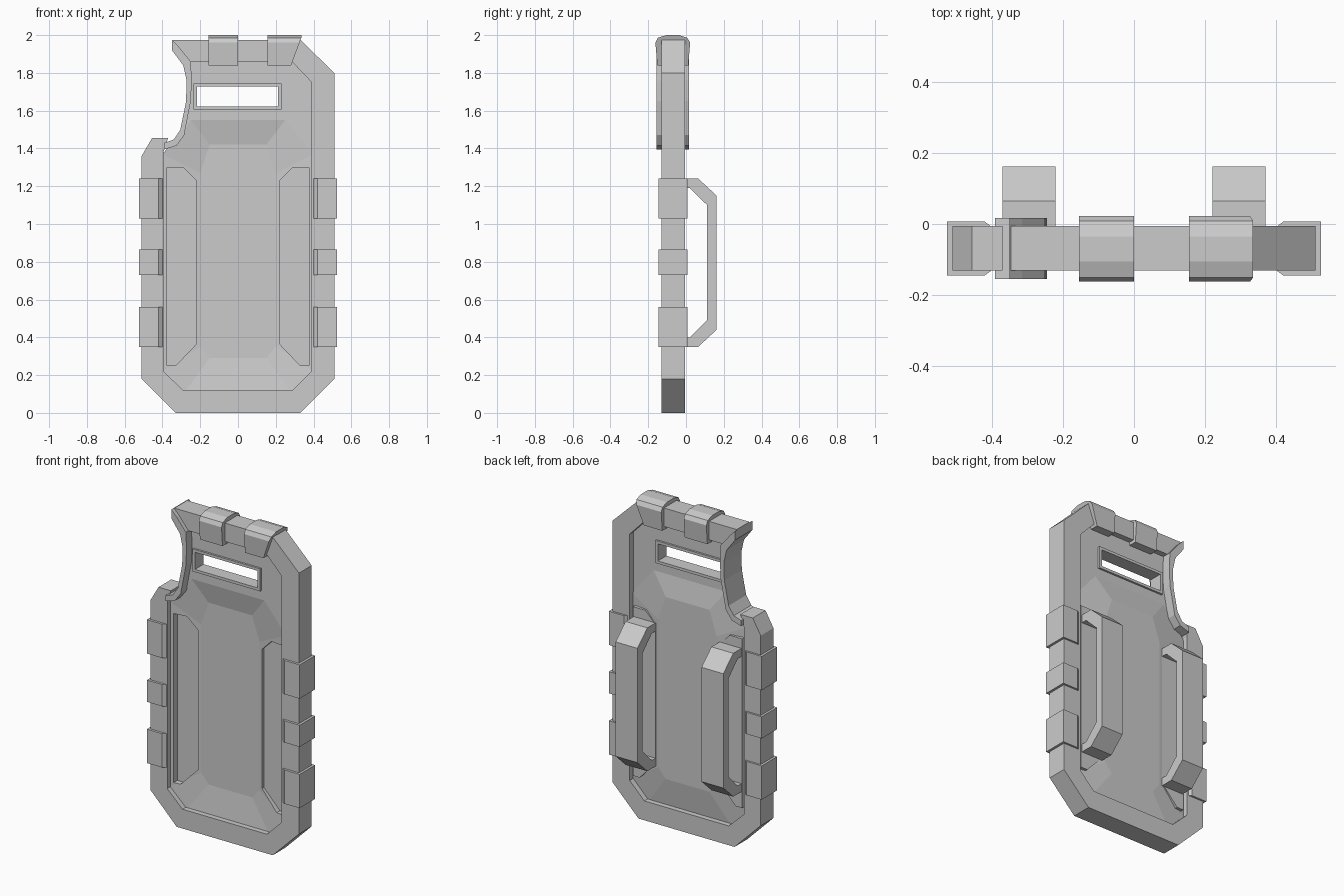
import bpy, bmesh

if "Cube" in bpy.data.objects:
    bpy.data.objects.remove(bpy.data.objects["Cube"])


def finish(name, bm):
    bmesh.ops.recalc_face_normals(bm, faces=bm.faces)
    me = bpy.data.meshes.new(name)
    bm.to_mesh(me)
    bm.free()
    ob = bpy.data.objects.new(name, me)
    bpy.context.collection.objects.link(ob)
    return ob


def prism(name, pts, a, b, axis='Y'):
    """Extrude a 2D profile from a to b; profile is (x,z), (y,z) or (x,y)."""
    def place(p, d):
        return {'Y': (p[0], d, p[1]), 'X': (d, p[0], p[1]), 'Z': (p[0], p[1], d)}[axis]
    bm = bmesh.new()
    lo = [bm.verts.new(place(p, a)) for p in pts]
    hi = [bm.verts.new(place(p, b)) for p in pts]
    bm.faces.new(lo)
    bm.faces.new(hi)
    for i in range(len(pts)):
        j = (i + 1) % len(pts)
        bm.faces.new((lo[i], lo[j], hi[j], hi[i]))
    return finish(name, bm)


def mirror_x(ob):
    ob.modifiers.new("mirror", 'MIRROR')


def cut(ob, cutter):
    m = ob.modifiers.new("cut", 'BOOLEAN')
    m.operation = 'DIFFERENCE'
    m.solver = 'EXACT'
    m.object = cutter
    cutter.hide_render = True
    cutter.hide_set(True)


def rect(x0, x1, z0, z1):
    return [(x0, z0), (x1, z0), (x1, z1), (x0, z1)]


# Heavy outer frame, open at the side notch
outer = [(-.37, 1.455), (-.455, 1.455), (-.51, 1.36), (-.51, .18), (-.33, 0), (.33, 0),
         (.51, .18), (.51, 1.8), (.33, 1.975), (-.345, 1.975), (-.345, 1.92), (-.285, 1.86)]
inner = [(.285, 1.86), (.39, 1.75), (.39, .22), (.29, .12), (-.29, .12), (-.395, .22), (-.395, 1.38)]
prism("frame", outer + inner, -.13, -.005)

# Curved trim lining the notch
notch = [(-.35, 1.975), (-.35, 1.92), (-.29, 1.84), (-.272, 1.76), (-.275, 1.65),
         (-.305, 1.5), (-.34, 1.447), (-.39, 1.43)]
lining = [(-.39, 1.395), (-.325, 1.415), (-.285, 1.47), (-.25, 1.65),
          (-.245, 1.76), (-.25, 1.86), (-.315, 1.94)]
prism("notch_trim", notch + lining, -.155, .017)

# Dished lower panel: rim loop plus a sunken centre, front and back
rim = [(-.29, .1), (.29, .1), (.4, .22), (.4, 1.37), (.25, 1.55), (-.25, 1.55), (-.4, 1.37), (-.4, .22)]
dish = [(-.15, .29), (.15, .29), (.2, .35), (.2, 1.27), (.15, 1.42), (-.15, 1.42), (-.2, 1.27), (-.2, .35)]
bm = bmesh.new()
loops = [[bm.verts.new((x, y, z)) for x, z in pts]
         for pts, y in ((dish, -.075), (rim, -.1), (rim, -.04), (dish, -.015))]
for la, lb in zip(loops, loops[1:]):
    for i in range(8):
        j = (i + 1) % 8
        bm.faces.new((la[i], la[j], lb[j], lb[i]))
bm.faces.new(loops[0])
bm.faces.new(loops[-1])
panel = finish("lower_panel", bm)

# Flat upper panel with the viewing slot
upper = prism("upper_panel", [(-.25, 1.55), (.25, 1.55), (.4, 1.37), (.4, 1.76), (.29, 1.87), (-.26, 1.87),
                              (-.262, 1.65), (-.3, 1.46), (-.4, 1.37)], -.1, -.04)
ring = prism("slot_surround", rect(-.235, .23, 1.605, 1.745), -.112, -.028)
slot = prism("slot_cutter", rect(-.217, .213, 1.622, 1.728), -.3, .3)
cut(upper, slot)
cut(ring, slot)

# Long pockets pressed into both sides of the panel
pocket = [(.375, .25), (.375, 1.3), (.29, 1.3), (.22, 1.23), (.22, .365), (.33, .25)]
pocket_cutter = prism("pocket_cutter", pocket, -.3, -.06)
mirror_x(pocket_cutter)
cut(panel, pocket_cutter)
mirror_x(prism("pocket_back", pocket, -.055, -.015))

# Carrying handles on the back
handle = [(-.04, .35), (.065, .35), (.162, .44), (.162, 1.15), (.065, 1.24), (-.04, 1.24),
          (-.04, 1.19), (.02, 1.19), (.112, 1.1), (.112, .49), (.02, .4), (-.04, .4)]
mirror_x(prism("handle", handle, .22, .37, 'X'))

# Side clamps wrapping the frame
clamp = [(.4, -.13), (.42, -.145), (.525, -.145), (.525, .007), (.42, .007), (.4, -.008)]
for n, (z0, z1) in enumerate(((.35, .56), (.73, .865), (1.03, 1.24))):
    mirror_x(prism("side_clamp_%d" % n, clamp, z0, z1, 'Z'))

# Rounded top clamps; the right one follows the frame corner
cap = [(-.152, 1.84), (-.162, 1.96), (-.15, 1.985), (-.105, 2.0), (-.035, 2.0),
       (.008, 1.985), (.022, 1.96), (.012, 1.84)]
prism("top_clamp_left", cap, -.155, 0, 'X')
right = prism("top_clamp_right", cap, .155, .335, 'X')
for v in right.data.vertices:
    if v.co.x > .3:
        v.co.x = .335 - max(0, 1.985 - v.co.z) * .37
